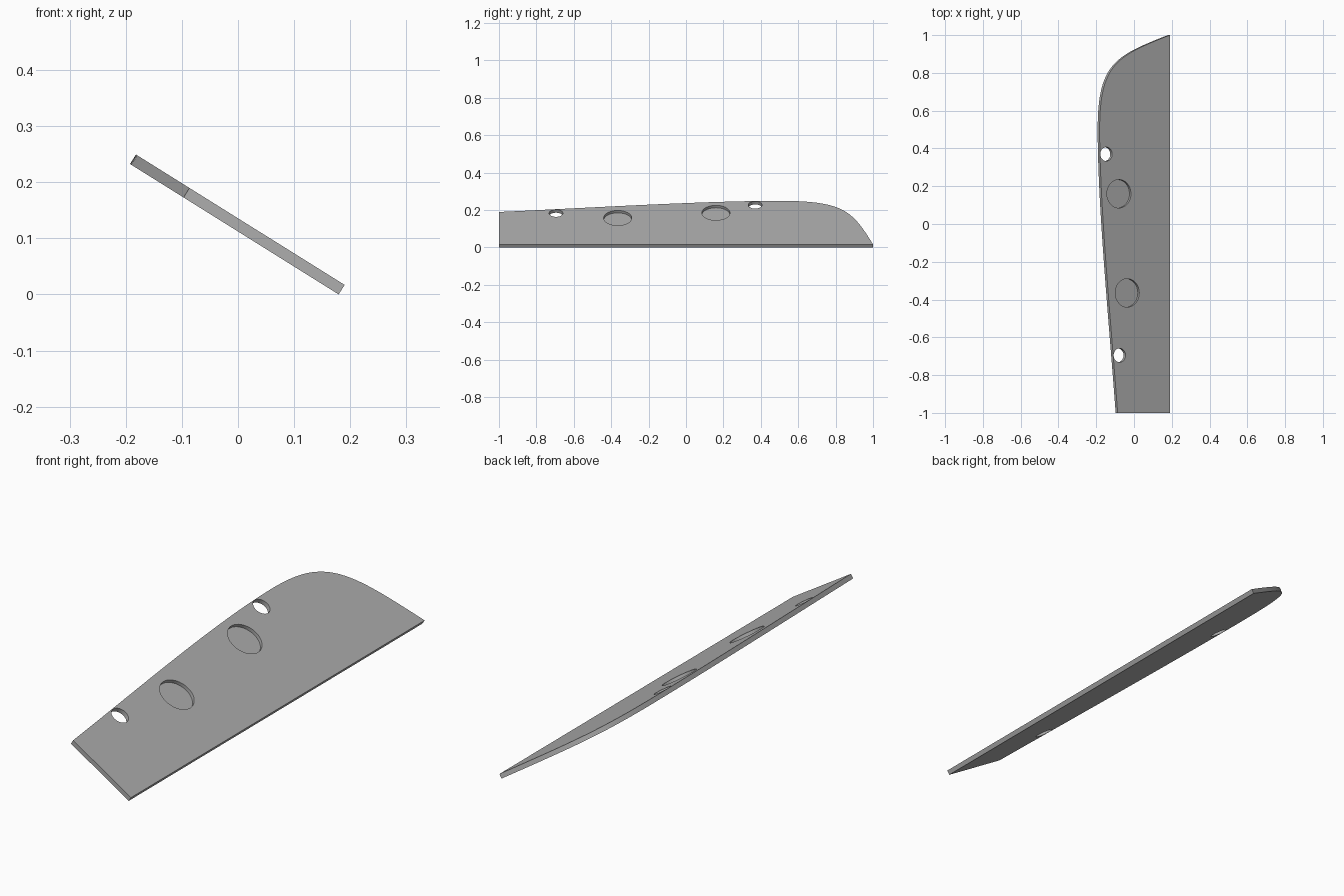
import bpy, bmesh, math
from mathutils import Vector, Matrix, geometry

cube = bpy.data.objects.get("Cube")
if cube:
    bpy.data.objects.remove(cube)

THICK = 0.02
POCKET = 0.015
TILT = math.radians(32)

grey = bpy.data.materials.new("plain_grey")
grey.use_nodes = True
colour = (0.42, 0.42, 0.42, 1)
grey.diffuse_color = colour
grey.node_tree.nodes["Principled BSDF"].inputs["Base Color"].default_value = colour


def finish(name, bm):
    bmesh.ops.recalc_face_normals(bm, faces=bm.faces)
    mesh = bpy.data.meshes.new(name)
    bm.to_mesh(mesh)
    bm.free()
    mesh.materials.append(grey)
    obj = bpy.data.objects.new(name, mesh)
    bpy.context.collection.objects.link(obj)
    return obj


def bezier(points, steps):
    return geometry.interpolate_bezier(*[Vector((p[0], p[1], 0)) for p in points], steps)


# Blade outline as (chord, length), chord measured from the straight edge
outline = [Vector((0, -1, 0))]
outline += bezier([(0.326, -1), (0.37, -0.5), (0.4385, 0.1), (0.4385, 0.5)], 32)
outline += bezier([(0.4385, 0.5), (0.4385, 0.85), (0.33, 0.89), (0, 1)], 40)[1:]

# Flat plate, top surface at local z = 0
bm = bmesh.new()
base = bm.faces.new([bm.verts.new((-p.x, p.y, -THICK)) for p in outline])
top = bmesh.ops.extrude_face_region(bm, geom=[base])
bmesh.ops.translate(bm, vec=(0, 0, THICK),
                    verts=[v for v in top["geom"] if isinstance(v, bmesh.types.BMVert)])
plate = finish("blade_plate", bm)

# Round cutters: two through holes and two blind pockets
cutters = [
    ("upper_hole", 0.397, 0.37, 0.037, 0.05),
    ("lower_hole", 0.314, -0.695, 0.037, 0.05),
    ("upper_pocket", 0.318, 0.16, 0.075, POCKET),
    ("lower_pocket", 0.266, -0.365, 0.075, POCKET),
]
for name, chord, length, radius, depth in cutters:
    bm = bmesh.new()
    height = depth + 0.05
    place = Matrix.Translation((-chord, length, height / 2 - depth))
    bmesh.ops.create_cone(bm, cap_ends=True, segments=48, radius1=radius,
                          radius2=radius, depth=height, matrix=place)
    cutter = finish(name + "_cutter", bm)
    cutter.hide_render = True
    mod = plate.modifiers.new(name, "BOOLEAN")
    mod.operation = "DIFFERENCE"
    mod.solver = "EXACT"
    mod.object = cutter
    bpy.context.view_layer.objects.active = plate
    bpy.ops.object.modifier_apply(modifier=name)
    bpy.data.objects.remove(cutter)

# Tilt the plate and rest its straight edge on the ground
lift = THICK * math.cos(TILT)
plate.data.transform(Matrix.Translation((0.19, 0, lift)) @ Matrix.Rotation(TILT, 4, "Y"))

bpy.ops.object.select_all(action="DESELECT")
plate.select_set(True)
bpy.context.view_layer.objects.active = plate
bpy.ops.object.shade_smooth_by_angle(angle=math.radians(30))
